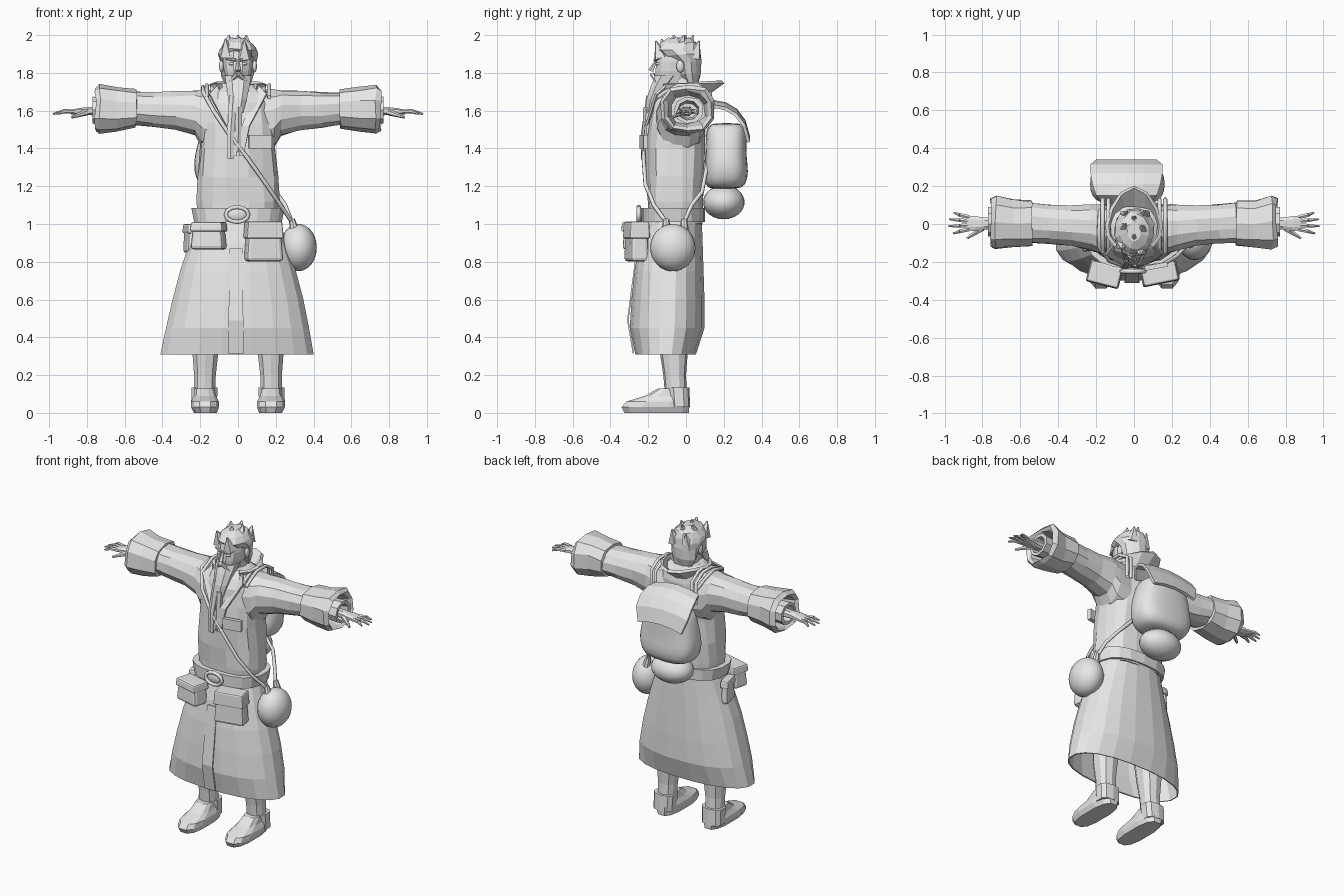
import bpy, bmesh, math, random
from mathutils import Vector, Matrix

random.seed(4)
grey = bpy.data.materials.new("light grey")
grey.diffuse_color = (0.8, 0.8, 0.8, 1)


def finish(name, bm, smooth=False, bevel=0, thick=0, subsurf=0):
    bmesh.ops.recalc_face_normals(bm, faces=bm.faces)
    me = bpy.data.meshes.new(name)
    bm.to_mesh(me)
    bm.free()
    me.materials.append(grey)
    ob = bpy.data.objects.new(name, me)
    bpy.context.collection.objects.link(ob)
    if thick:
        ob.modifiers.new("thickness", 'SOLIDIFY').thickness = thick
    if bevel:
        m = ob.modifiers.new("bevel", 'BEVEL')
        m.width, m.segments = bevel, 2
    if subsurf:
        ob.modifiers.new("round", 'SUBSURF').levels = subsurf
    if smooth:
        for p in me.polygons:
            p.use_smooth = True
    return ob


def loft(name, rings, axis='z', n=14, p=2.0, caps=(True, True), jitter=0, **kw):
    """Rings: z axis = (z, x0, x1, y0, y1); x axis = (x, y0, y1, z0, z1)."""
    bm = bmesh.new()
    loops = []
    for t, a0, a1, b0, b1 in rings:
        loop = []
        for i in range(n):
            w = 2 * math.pi * (i + 0.5) / n
            c, s = math.cos(w), math.sin(w)
            u = (a0 + a1) / 2 + (a1 - a0) / 2 * math.copysign(abs(c) ** (2 / p), c)
            v = (b0 + b1) / 2 + (b1 - b0) / 2 * math.copysign(abs(s) ** (2 / p), s)
            co = Vector((u, v, t) if axis == 'z' else (t, u, v))
            co += Vector([random.uniform(-jitter, jitter) for _ in range(3)])
            loop.append(bm.verts.new(co))
        loops.append(loop)
    for l0, l1 in zip(loops, loops[1:]):
        for i in range(n):
            j = (i + 1) % n
            bm.faces.new((l0[i], l0[j], l1[j], l1[i]))
    if caps[0]:
        bm.faces.new(loops[0])
    if caps[1]:
        bm.faces.new(loops[-1])
    return finish(name, bm, **kw)


def box(name, center, size, rot=0, tilt=0, top=1.0, **kw):
    bm = bmesh.new()
    bmesh.ops.create_cube(bm, size=1)
    for v in bm.verts:
        if v.co.z > 0:
            v.co.x *= top
            v.co.y *= top
    m = (Matrix.Translation(center) @ Matrix.Rotation(rot, 4, 'Z')
         @ Matrix.Rotation(tilt, 4, 'X') @ Matrix.Diagonal((*size, 1)))
    bm.transform(m)
    return finish(name, bm, **kw)


def ball(name, center, radii, seg=20, smooth=True):
    bm = bmesh.new()
    bmesh.ops.create_uvsphere(bm, u_segments=seg, v_segments=seg * 2 // 3, radius=1)
    bm.transform(Matrix.Translation(center) @ Matrix.Diagonal((*radii, 1)))
    return finish(name, bm, smooth=smooth)


def taper(name, a, b, r0, r1, n=6):
    a, b = Vector(a), Vector(b)
    bm = bmesh.new()
    bmesh.ops.create_cone(bm, segments=n, radius1=r0, radius2=r1, depth=(b - a).length, cap_ends=True)
    bm.transform(Matrix.Translation((a + b) / 2) @ (b - a).to_track_quat('Z', 'Y').to_matrix().to_4x4())
    return finish(name, bm)


def cord(name, pts, r, closed=False):
    cu = bpy.data.curves.new(name, 'CURVE')
    cu.dimensions = '3D'
    cu.bevel_depth, cu.bevel_resolution = r, 1
    sp = cu.splines.new('POLY')
    sp.points.add(len(pts) - 1)
    for q, c in zip(sp.points, pts):
        q.co = (*c, 1)
    sp.use_cyclic_u = closed
    cu.materials.append(grey)
    bpy.context.collection.objects.link(bpy.data.objects.new(name, cu))


def sheet(name, quads, thick):
    bm = bmesh.new()
    for q in quads:
        bm.faces.new([bm.verts.new(c) for c in q])
    bmesh.ops.remove_doubles(bm, verts=bm.verts, dist=1e-4)
    return finish(name, bm, thick=thick)


# Coat: torso, flared skirt and belt
loft("coat_torso", [(1.0, -.21, .21, -.2, .09), (1.12, -.22, .22, -.21, .09),
     (1.25, -.215, .215, -.215, .1), (1.4, -.2, .2, -.215, .1), (1.53, -.2, .2, -.2, .1),
     (1.64, -.18, .18, -.18, .1), (1.7, -.16, .16, -.155, .09), (1.74, -.09, .09, -.12, .06)],
     p=2.5, n=16, jitter=.006)
loft("coat_skirt", [(1.03, -.22, .22, -.21, .085), (.9, -.26, .26, -.25, .09),
     (.75, -.31, .31, -.275, .095), (.6, -.35, .35, -.29, .1), (.45, -.385, .38, -.3, .1),
     (.31, -.415, .405, -.27, .055)], p=2.3, n=20, caps=(False, False), thick=.008)
loft("belt", [(1.01, -.235, .235, -.235, .1), (1.085, -.25, .25, -.235, .1)], p=2.5, n=18)
sheet("skirt_front_strip", [[(-.045, -.262, .87), (.025, -.262, .87), (.028, -.312, .49), (-.05, -.312, .49)],
      [(-.05, -.312, .49), (.028, -.312, .49), (.028, -.282, .315), (-.05, -.282, .315)]], .008)
sheet("chest_patch", [[(.055, -.222, 1.4), (.175, -.2, 1.4), (.175, -.2, 1.47), (.055, -.222, 1.47)]], .025)

# Buckle ring and plate
cord("buckle_ring", [(-.005 + .06 * math.cos(i * math.pi / 6), -.25, 1.05 + .04 * math.sin(i * math.pi / 6))
                     for i in range(12)], .012, True)
ball("buckle_plate", (-.005, -.24, 1.05), (.055, .015, .036), 12)

# Flared collar, open at the front
bm = bmesh.new()
low, high = [], []
for i in range(11):
    w = math.radians(-50 + 28 * i)
    back = max(0, math.sin(w))
    low.append(bm.verts.new((.11 * math.cos(w), -.02 + .1 * math.sin(w), 1.68)))
    high.append(bm.verts.new((.135 * math.cos(w), -.02 + (.12 + .09 * back) * math.sin(w), 1.745 + .015 * back)))
for i in range(10):
    bm.faces.new((low[i], low[i + 1], high[i + 1], high[i]))
finish("collar", bm, thick=.02)

for s, side in ((1, "left"), (-1, "right")):
    # Sleeve, turned-back cuff and inner sleeve
    loft(side + "_sleeve", [(s * x, *r) for x, *r in (
        (.1, -.16, .1, 1.37, 1.715), (.19, -.155, .105, 1.4, 1.715), (.23, -.14, .105, 1.465, 1.712),
        (.33, -.115, .1, 1.495, 1.705), (.45, -.105, .105, 1.51, 1.7), (.56, -.1, .115, 1.525, 1.7))],
        axis='x', n=12, p=2.3, jitter=.004)
    loft(side + "_cuff", [(s * x, *r) for x, *r in (
        (.54, -.095, .105, 1.53, 1.695), (.54, -.12, .125, 1.505, 1.71), (.64, -.125, .13, 1.49, 1.725),
        (.73, -.135, .155, 1.475, 1.74), (.755, -.12, .14, 1.49, 1.72), (.735, -.1, .12, 1.51, 1.7),
        (.64, -.08, .1, 1.53, 1.68))], axis='x', n=10, p=2.5, jitter=.006)
    loft(side + "_inner_sleeve", [(s * .6, -.06, .08, 1.54, 1.67), (s * .77, -.065, .095, 1.53, 1.675),
         (s * .77, -.045, .07, 1.55, 1.655), (s * .7, -.04, .06, 1.56, 1.64)], axis='x', n=9)
    # Hand with four fingers and a thumb
    loft(side + "_hand", [(s * .68, -.03, .035, 1.57, 1.625), (s * .79, -.03, .035, 1.575, 1.62),
         (s * .84, -.04, .045, 1.58, 1.615), (s * .885, -.035, .045, 1.58, 1.605)], axis='x', n=8, p=2.6)
    for k, (y0, y1, x1) in enumerate(((-.028, -.05, .955), (-.006, -.012, .98), (.015, .025, .975), (.036, .06, .95))):
        mid = (s * .92, (y0 + y1) / 2, 1.597)
        taper(f"{side}_finger_{k}", (s * .87, y0, 1.595), mid, .012, .011)
        taper(f"{side}_fingertip_{k}", mid, (s * x1, y1, 1.583), .011, .005)
    taper(side + "_thumb", (s * .8, -.022, 1.592), (s * .88, -.075, 1.565), .018, .007)
    # Leg, ankle cuff, shoe and sole
    loft(side + "_leg", [(z, *sorted((s * a, s * b)), c, d) for z, a, b, c, d in (
        (.08, .12, .235, -.11, .005), (.2, .115, .235, -.12, .0), (.33, .1, .245, -.14, .01),
        (.8, .04, .24, -.17, .05))], n=10, p=2.4)
    loft(side + "_ankle_cuff", [(z, *sorted((s * a, s * b)), c, d) for z, a, b, c, d in (
        (.03, .11, .25, -.09, .022), (.135, .105, .25, -.1, .018))], n=10, p=2.8)
    loft(side + "_shoe", [(z, *sorted((s * a, s * b)), c, d) for z, a, b, c, d in (
        (.0, .11, .235, -.33, .02), (.03, .1, .25, -.345, .022), (.06, .1, .25, -.32, .02),
        (.09, .115, .235, -.22, .01), (.13, .125, .23, -.15, .005))], n=12, p=2.8)
    # Lapel edge and pack shoulder strap
    sheet(side + "_lapel", [[(s * .11, -.115, 1.735), (s * .15, -.165, 1.69),
          (s * .06, -.218, 1.52), (s * .02, -.22, 1.52)],
          [(s * .02, -.22, 1.52), (s * .06, -.218, 1.52), (s * .03, -.228, 1.36), (s * .005, -.228, 1.36)]], .012)
    for k, x in enumerate((.135, .165)):
        cord(f"{side}_pack_strap_{k}", [(s * x, .13, 1.55), (s * x, .13, 1.69), (s * x, .06, 1.735),
             (s * x, -.04, 1.735), (s * x, -.11, 1.7), (s * x, -.15, 1.67)], .011)
    # Brow, eye, ear and moustache
    taper(side + "_brow", (s * .012, -.165, 1.868), (s * .065, -.145, 1.875), .009, .005)
    ball(side + "_eye", (s * .034, -.15, 1.848), (.014, .012, .008), 8)
    ball(side + "_ear", (s * .088, -.03, 1.835), (.012, .022, .034), 8)
    taper(side + "_moustache", (s * .005, -.178, 1.792), (s * .05, -.155, 1.745), .014, .006)

# Head, neck and nose
loft("head", [(1.7, -.035, .035, -.14, -.02), (1.75, -.06, .06, -.16, .02), (1.81, -.076, .076, -.165, .05),
     (1.86, -.083, .083, -.16, .06), (1.92, -.08, .08, -.15, .06), (1.96, -.05, .05, -.1, .04)], n=12, p=2.2)
loft("neck", [(1.64, -.08, .08, -.1, .07), (1.78, -.06, .06, -.09, .05)], n=10)
taper("nose", (0, -.158, 1.865), (0, -.185, 1.81), .006, .016, 5)

# Hair cap with swept-up locks
loft("hair", [(1.73, -.06, .06, 0, .06), (1.79, -.088, .088, -.05, .075), (1.86, -.1, .1, -.07, .08),
     (1.895, -.108, .108, -.13, .08), (1.925, -.1, .1, -.16, .075), (1.96, -.075, .075, -.135, .06),
     (1.985, -.035, .035, -.09, .02)], n=12, jitter=.006)
for k, (y, z, x) in enumerate(((-.13, 1.92, .03), (-.09, 1.955, 0), (-.04, 1.965, .04), (.01, 1.95, .0),
                               (.04, 1.92, .05), (-.1, 1.93, -.06), (-.03, 1.965, -.045), (.035, 1.91, -.04))):
    tip = (x * 1.1, y + .03 * (1 if y > -.1 else -1), min(2.0, z + .05))
    taper(f"hair_lock_{k}", (x, y, z - .04), tip, .045, .004, 5)

# Long beard: main mass and hanging strands
loft("beard", [(1.59, -.045, .03, -.22, -.15), (1.66, -.055, .05, -.212, -.12), (1.73, -.065, .065, -.19, -.08),
     (1.785, -.075, .075, -.168, -.03)], n=8, p=2.4)
loft("beard_strand_long", [(1.345, -.058, -.02, -.238, -.215), (1.48, -.06, -.018, -.238, -.205),
     (1.68, -.05, .0, -.21, -.15)], n=6)
loft("beard_strand_short", [(1.38, -.018, .018, -.234, -.21), (1.62, -.018, .025, -.226, -.16)], n=6)

# Backpack: body, arched lid and ball-shaped bundle
loft("pack_body", [(1.185, -.14, .07, .13, .27), (1.2, -.21, .14, .1, .32), (1.28, -.24, .17, .09, .335),
     (1.36, -.235, .165, .1, .32), (1.45, -.21, .14, .1, .325), (1.52, -.19, .12, .11, .315),
     (1.535, -.12, .05, .15, .28)], n=14, p=3, smooth=True, subsurf=1)
path = ((.1, 1.6), (.15, 1.655), (.21, 1.645), (.27, 1.61), (.315, 1.55), (.34, 1.46))
half = (.12, .16, .18, .19, .19, .16)
lid = []
for (a, b, h, i) in zip(path, path[1:], half, range(5)):
    g, cx = half[i + 1], -.04
    for k in range(4):
        u, v = -1 + k / 2, -.5 + k / 2
        drop = lambda w: .025 * w * w
        lid.append([(cx + u * h, a[0], a[1] - drop(u)), (cx + v * h, a[0], a[1] - drop(v)),
                    (cx + v * g, b[0], b[1] - drop(v)), (cx + u * g, b[0], b[1] - drop(u))])
sheet("pack_lid", lid, .018)
ball("pack_bundle", (-.04, .2, 1.115), (.14, .11, .09))

# Belt pouches
for nm, c, size, rot, fl in (("right_pouch", (-.155, -.265, .935), (.18, .11, .14), -.25, .05),
                             ("left_pouch", (.135, -.262, .905), (.2, .1, .205), .2, .09),
                             ("hip_pouch", (-.255, -.08, .92), (.13, .05, .15), -1.35, .05)):
    box(nm, c, size, rot, top=.85, bevel=.018)
    box(nm + "_flap", (c[0], c[1], c[2] + size[2] / 2 - fl / 2 + .005), (size[0] * 1.0, size[1] * 1.1, fl), rot,
        top=.93, bevel=.01)

# Round flask hanging from a shoulder cord
ball("flask", (.32, -.07, .875), (.097, .12, .125), 24)
for y in (-.105, -.01):
    taper("flask_loop", (.3, y, .96), (.285, y, 1.025), .026, .016, 8)
cord("flask_cord", [(.285, -.105, 1.01), (.225, -.17, 1.1), (.15, -.215, 1.21), (.05, -.225, 1.35),
     (-.05, -.222, 1.48), (-.13, -.195, 1.6), (-.185, -.12, 1.7), (-.185, -.03, 1.725), (-.18, .07, 1.69),
     (-.1, .11, 1.55), (.08, .11, 1.3), (.2, .085, 1.17), (.25, .03, 1.1), (.285, -.01, 1.01)], .011)
